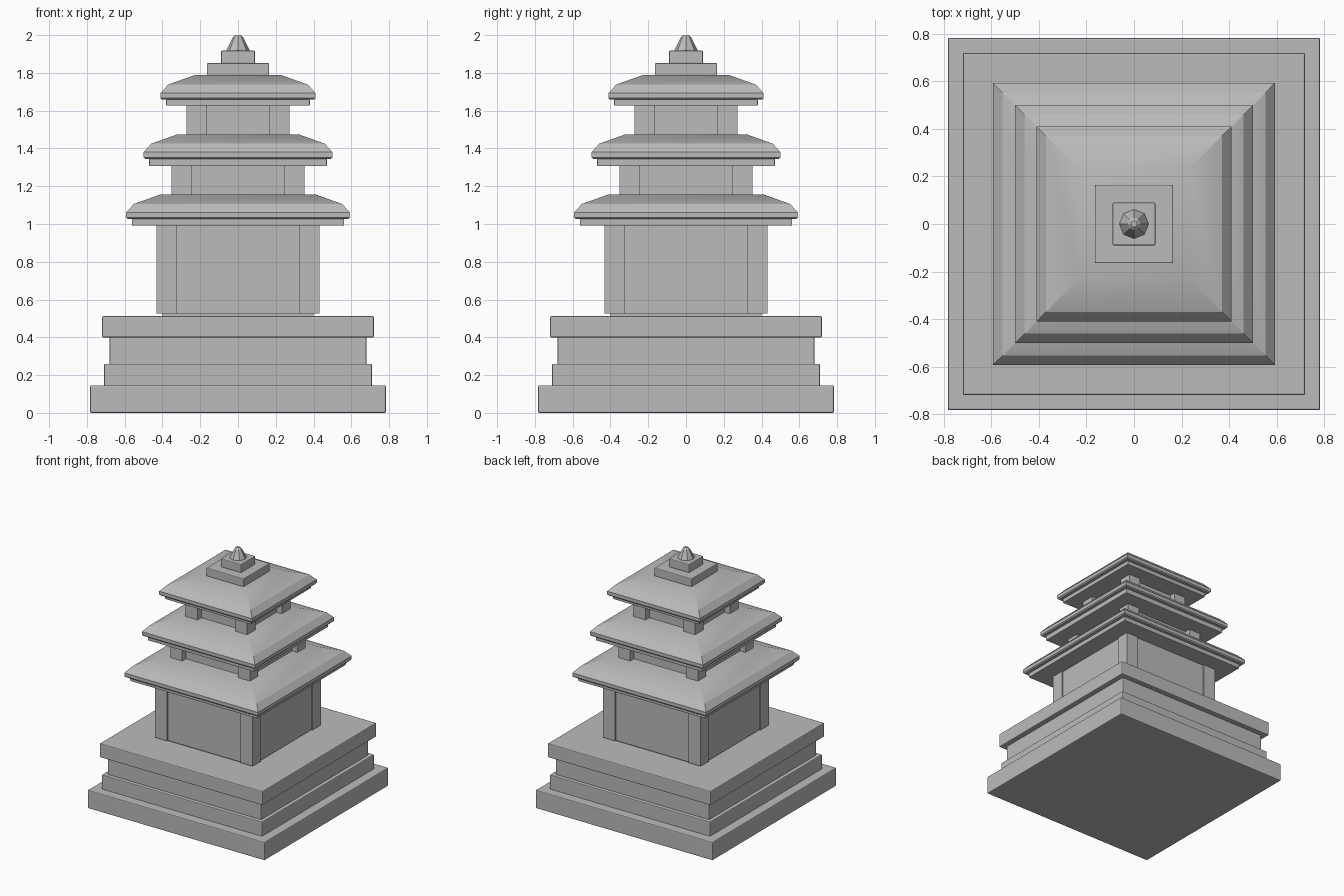
import bpy, bmesh, math

cube = bpy.data.objects.get("Cube")
if cube:
    bpy.data.objects.remove(cube, do_unlink=True)

stone = bpy.data.materials.new("grey_stone")
stone.use_nodes = True
COLOUR = (0.5, 0.5, 0.5, 1)
stone.diffuse_color = COLOUR
stone.node_tree.nodes["Principled BSDF"].inputs["Base Color"].default_value = COLOUR


def finish(name, bm, bevel=0.0, smooth=False):
    bmesh.ops.recalc_face_normals(bm, faces=bm.faces)
    mesh = bpy.data.meshes.new(name)
    bm.to_mesh(mesh)
    bm.free()
    mesh.materials.append(stone)
    obj = bpy.data.objects.new(name, mesh)
    bpy.context.collection.objects.link(obj)
    if bevel:
        mod = obj.modifiers.new("soft_edges", 'BEVEL')
        mod.width = bevel
        mod.segments = 2
    if smooth:
        bpy.ops.object.select_all(action='DESELECT')
        obj.select_set(True)
        bpy.context.view_layer.objects.active = obj
        bpy.ops.object.shade_smooth_by_angle(angle=math.radians(27))
    return obj


def stack(name, profile, sides=4, bevel=0.0, smooth=False):
    """Loft regular rings along z; four sides give squares of given half width."""
    bm = bmesh.new()
    rings = []
    for half, z in profile:
        r = half * math.sqrt(2) if sides == 4 else half
        start = math.pi / 4 if sides == 4 else 0
        angles = [start + math.tau * i / sides for i in range(sides)]
        rings.append([bm.verts.new((r * math.cos(a), r * math.sin(a), z)) for a in angles])
    for low, high in zip(rings, rings[1:]):
        for i in range(sides):
            j = (i + 1) % sides
            bm.faces.new((low[i], low[j], high[j], high[i]))
    bm.faces.new(rings[0][::-1])
    bm.faces.new(rings[-1])
    return finish(name, bm, bevel, smooth)


def slab(name, half, z0, z1, bevel=0.0):
    return stack(name, [(half, z0), (half, z1)], bevel=bevel)


def corner_posts(name, half, z0, z1, width=0.105):
    bm = bmesh.new()
    for sx in (-1, 1):
        for sy in (-1, 1):
            made = bmesh.ops.create_cube(bm, size=1)["verts"]
            bmesh.ops.scale(bm, vec=(width, width, z1 - z0), verts=made)
            c = half - width / 2
            bmesh.ops.translate(bm, vec=(sx * c, sy * c, (z0 + z1) / 2), verts=made)
    return finish(name, bm)


def roof(name, half, z):
    """Flat eave lip, steep shoulder, then a gentle hipped slope to a flat top."""
    return stack(name, [(half - 0.008, z), (half, z + 0.008), (half, z + 0.035),
                        (half - 0.04, z + 0.08), (half - 0.18, z + 0.13)], smooth=True)


# Stepped base
slab("base_foot", 0.783, 0.0, 0.146, 0.007)
slab("base_lower_step", 0.709, 0.14, 0.26, 0.006)
slab("base_waist", 0.679, 0.255, 0.405, 0.005)
slab("base_top_slab", 0.72, 0.40, 0.512, 0.007)
slab("hall_plinth", 0.40, 0.505, 0.54)

# Three storeys: post half width, wall half width, bottom, top, eave plate, roof
storeys = [
    ("lower", 0.431, 0.421, 0.526, 0.995, 0.562, 0.592, 1.026),
    ("middle", 0.352, 0.305, 1.155, 1.31, 0.47, 0.50, 1.345),
    ("upper", 0.272, 0.225, 1.473, 1.63, 0.38, 0.41, 1.658),
]
for level, posts, walls, z0, z1, plate, eave, roof_z in storeys:
    corner_posts(level + "_corner_posts", posts, z0, z1)
    slab(level + "_walls", walls, z0, z1)
    slab(level + "_eave_plate", plate, z1 - 0.003, roof_z + 0.003, 0.004)
    roof(level + "_roof", eave, roof_z)

# Crown
slab("crown_lower_block", 0.165, 1.785, 1.852, 0.006)
slab("crown_upper_block", 0.09, 1.85, 1.918, 0.006)
stack("finial", [(0.063, 1.915), (0.058, 1.928), (0.026, 1.99), (0.014, 2.0)], sides=8)
